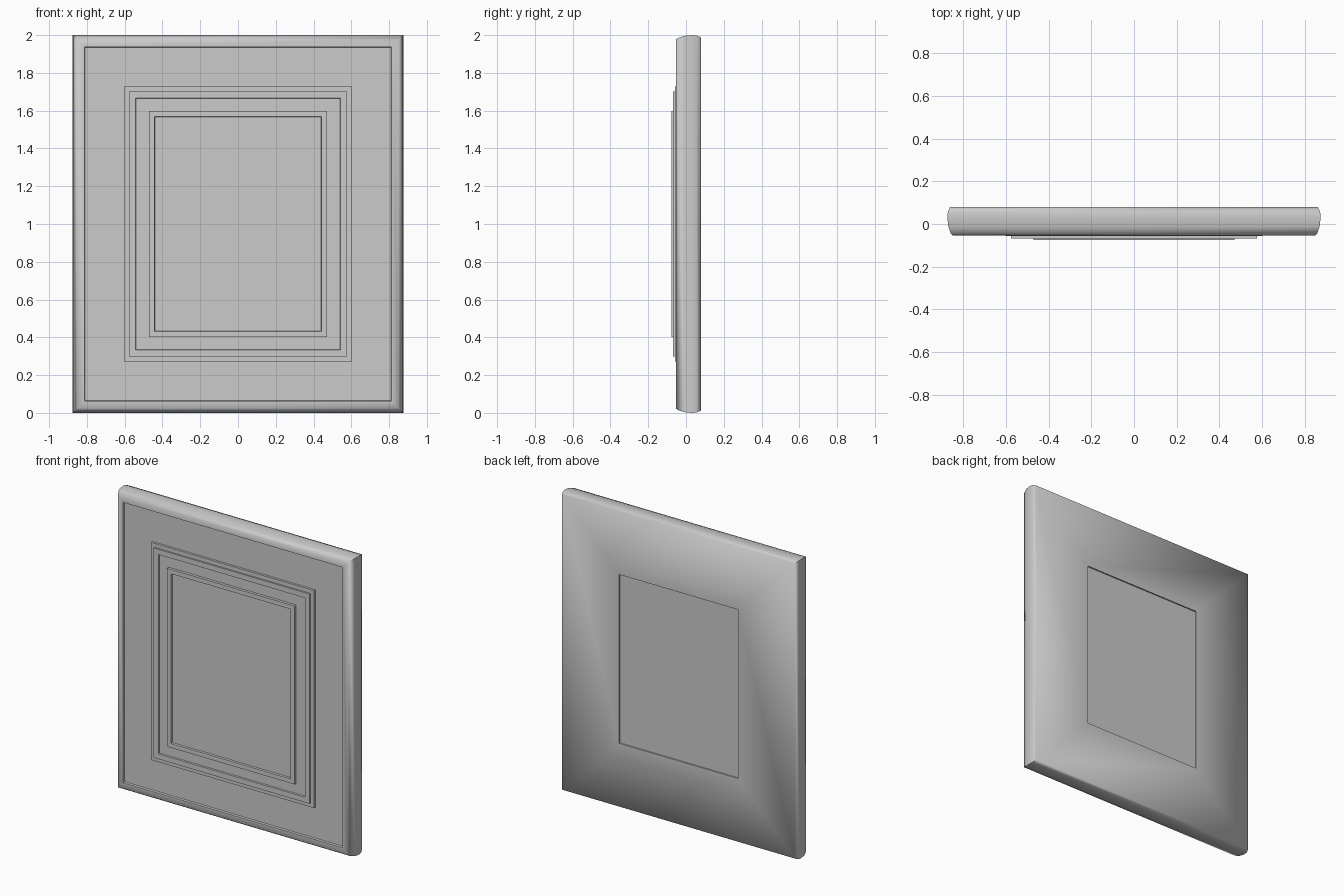
import bpy, bmesh, math

cube = bpy.data.objects.get("Cube")
if cube:
    bpy.data.objects.remove(cube, do_unlink=True)

HALF_W, HEIGHT = 0.875, 2.0

grey = bpy.data.materials.new("plain_grey")
grey.use_nodes = True
grey.diffuse_color = (0.6, 0.6, 0.6, 1)
grey.node_tree.nodes["Principled BSDF"].inputs["Base Color"].default_value = (0.6, 0.6, 0.6, 1)


def loft(name, profile, closed):
    """Sweep (inset, y) points around the rectangle with mitred corners."""
    bm = bmesh.new()
    rings = []
    for inset, y in profile:
        x, low, high = HALF_W - inset, inset, HEIGHT - inset
        rings.append([bm.verts.new((px, y, pz)) for px, pz in
                      ((-x, low), (x, low), (x, high), (-x, high))])
    pairs = list(zip(rings, rings[1:]))
    if closed:
        pairs.append((rings[-1], rings[0]))
    else:
        bm.faces.new(rings[0])
        bm.faces.new(rings[-1])
    for a, b in pairs:
        for i in range(4):
            j = (i + 1) % 4
            bm.faces.new((a[i], a[j], b[j], b[i]))
    bmesh.ops.recalc_face_normals(bm, faces=bm.faces)
    mesh = bpy.data.meshes.new(name)
    bm.to_mesh(mesh)
    bm.free()
    mesh.materials.append(grey)
    obj = bpy.data.objects.new(name, mesh)
    bpy.context.collection.objects.link(obj)
    bpy.ops.object.select_all(action='DESELECT')
    obj.select_set(True)
    bpy.context.view_layer.objects.active = obj
    bpy.ops.object.shade_smooth_by_angle(angle=math.radians(75))
    return obj


# Moulded frame: back face, rounded outer edge, rim, field and stepped ridges
loft("frame", [
    (0.435, 0.079), (0.012, 0.079),
    (0.002, 0.055), (0.0, 0.03), (0.004, -0.01), (0.016, -0.045), (0.024, -0.054),
    (0.062, -0.054), (0.065, -0.042),
    (0.272, -0.042), (0.272, -0.057),
    (0.298, -0.057), (0.298, -0.068),
    (0.333, -0.068), (0.335, -0.058),
    (0.403, -0.058), (0.403, -0.076),
    (0.432, -0.076), (0.435, -0.064),
], closed=True)

# Centre panel, set slightly back from both faces of the frame
loft("centre_panel", [(0.43, 0.07), (0.43, -0.065)], closed=False)
